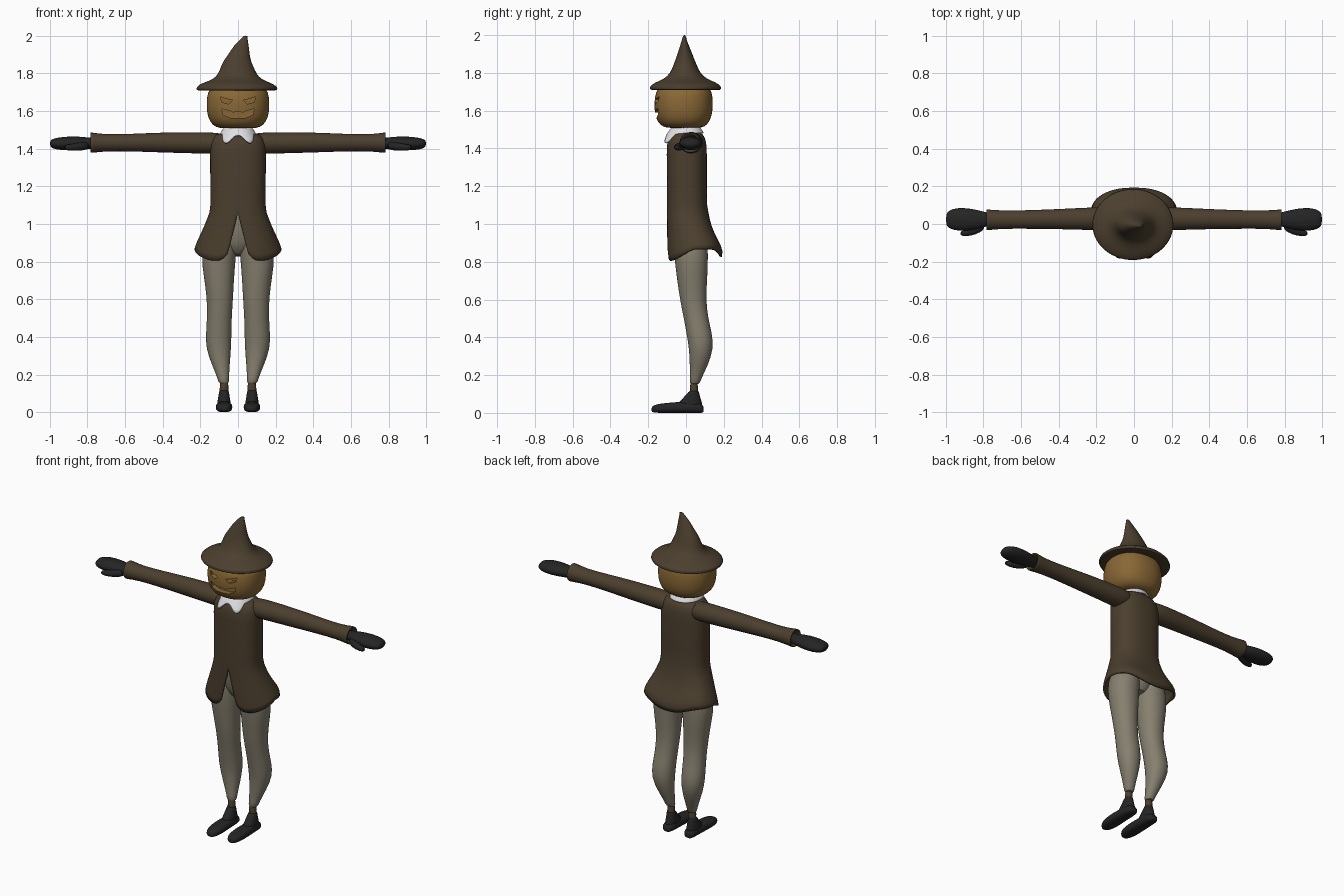
import bpy, bmesh
from math import sin, cos, asin, pi, copysign

cube = bpy.data.objects.get("Cube")
if cube:
    bpy.data.objects.remove(cube)


def material(name, *rgb):
    mat = bpy.data.materials.new(name)
    mat.use_nodes = True
    mat.diffuse_color = (*rgb, 1)
    mat.node_tree.nodes["Principled BSDF"].inputs["Base Color"].default_value = (*rgb, 1)
    return mat


brown = material("coat brown", 0.07, 0.049, 0.027)
orange = material("pumpkin orange", 0.25, 0.137, 0.036)
grey = material("trouser grey", 0.24, 0.215, 0.16)
black = material("leather black", 0.018, 0.018, 0.018)
white = material("linen white", 0.75, 0.75, 0.78)


def make(name, mat, verts, faces):
    mesh = bpy.data.meshes.new(name)
    mesh.from_pydata(verts, [], faces)
    mesh.materials.append(mat)
    obj = bpy.data.objects.new(name, mesh)
    bpy.context.collection.objects.link(obj)
    return obj


def clean(obj, merge=0.0):
    """Merge a seam if asked, otherwise turn the faces of a closed part outwards."""
    bm = bmesh.new()
    bm.from_mesh(obj.data)
    if merge:
        bmesh.ops.remove_doubles(bm, verts=bm.verts, dist=merge)
    else:
        bmesh.ops.recalc_face_normals(bm, faces=bm.faces)
    bm.to_mesh(obj.data)
    bm.free()


def smooth(obj, angle=1.0):
    bpy.ops.object.select_all(action='DESELECT')
    obj.select_set(True)
    bpy.context.view_layer.objects.active = obj
    bpy.ops.object.shade_smooth_by_angle(angle=angle)


def oval(angle, power):
    """Unit superellipse point, starting at the front and turning to the left."""
    s, c = sin(angle), cos(angle)
    return (copysign(abs(s) ** (2 / power), s), -copysign(abs(c) ** (2 / power), c))


def loft(name, mat, axis, rings, power=2.0, mirror=False, sides=20):
    """Closed skin over rings: position on the axis, then bounds across it
    (z and y for axis x, x and z for axis y, x and y for axis z)."""
    order = {"x": (2, 1, 0), "y": (0, 2, 1), "z": (0, 1, 2)}[axis]
    verts = []
    for pos, a0, a1, b0, b1 in rings:
        for j in range(sides):
            u, v = oval(2 * pi * j / sides, power)
            p = ((a0 + a1 + u * (a1 - a0)) / 2, (b0 + b1 + v * (b1 - b0)) / 2, pos)
            verts.append(tuple(p[k] for k in order))
    faces = [tuple(range(sides)), tuple(range(len(verts) - sides, len(verts)))]
    for r in range(len(rings) - 1):
        for j in range(sides):
            a, b = r * sides + j, r * sides + (j + 1) % sides
            faces.append((a, b, b + sides, a + sides))
    obj = make(name, mat, verts, faces)
    clean(obj)
    smooth(obj)
    if mirror:
        obj.modifiers.new("mirror", 'MIRROR')
    soften = obj.modifiers.new("soften", 'SUBSURF')
    soften.levels = soften.render_levels = 1
    return obj


def shell(name, mat, rows, cols, point, thickness):
    """Open skin that wraps round from the front and back to it."""
    verts = [point(r, j) for r in range(rows) for j in range(cols + 1)]
    w = cols + 1
    faces = [(r * w + j, (r + 1) * w + j, (r + 1) * w + j + 1, r * w + j + 1)
             for r in range(rows - 1) for j in range(cols)]
    obj = make(name, mat, verts, faces)
    clean(obj, merge=0.0005)
    smooth(obj)
    solid = obj.modifiers.new("cloth", 'SOLIDIFY')
    solid.thickness, solid.offset = thickness, -1


# Coat body: height, half width, front and back, with a front slit and wavy hem
coat_rows = [(1.488, .07, -.055, .06), (1.475, .115, -.075, .088), (1.455, .135, -.089, .1),
             (1.425, .146, -.099, .107), (1.37, .148, -.102, .11), (1.2, .147, -.1, .11),
             (1.1, .147, -.1, .112), (1.06, .152, -.1, .119), (1.03, .163, -.1, .126),
             (1.0, .174, -.1, .136), (.97, .187, -.1, .15), (.94, .2, -.1, .167),
             (.91, .214, -.1, .185), (.885, .224, -.099, .193), (.86, .231, -.096, .19)]
COLS, SLIT_TOP = 64, 1.06


def coat_point(r, j):
    z, half, front, back = coat_rows[r]
    open_part = max(0, (SLIT_TOP - z) / 0.2)
    start = asin(0.055 * open_part / half) ** 1.2
    angle = start + (2 * pi - 2 * start) * j / COLS
    c = cos(angle)
    hem = .868 - .075 * max(0, c) - .042 * max(0, -c) ** 6 + .045 * .45 ** min(j, COLS - j)
    z = z + open_part * (hem - .86)
    u, v = oval(angle, 2.4)
    return (half * u, (front + back + v * (back - front)) / 2, z)


shell("coat_body", brown, len(coat_rows), COLS, coat_point, 0.012)

# Sleeves with flared, hollow cuffs
loft("sleeves", brown, "x", [
    (.06, 1.375, 1.482, -.04, .09), (.15, 1.372, 1.488, -.036, .09),
    (.25, 1.375, 1.488, -.032, .088), (.4, 1.379, 1.487, -.028, .08),
    (.55, 1.385, 1.48, -.026, .074), (.7, 1.387, 1.475, -.025, .071),
    (.775, 1.377, 1.487, -.034, .078), (.786, 1.377, 1.487, -.034, .078),
    (.784, 1.388, 1.476, -.023, .067), (.74, 1.395, 1.468, -.015, .06)], mirror=True)

# Mitten hands and thumbs
loft("hands", black, "x", [
    (.73, 1.402, 1.455, 0, .05), (.8, 1.397, 1.46, -.018, .066),
    (.86, 1.39, 1.467, -.036, .083), (.94, 1.391, 1.463, -.038, .088),
    (.985, 1.4, 1.453, -.024, .073), (.999, 1.413, 1.442, -.002, .052)], mirror=True)
loft("thumbs", black, "x", [
    (.79, 1.395, 1.44, -.03, .02), (.84, 1.388, 1.435, -.058, .0),
    (.89, 1.388, 1.425, -.067, -.025), (.925, 1.395, 1.418, -.062, -.04)],
    mirror=True, sides=12)

# Trousers
loft("trouser_legs", grey, "z", [
    (1.02, .03, .12, -.04, .09), (.93, .004, .175, -.065, .115),
    (.83, .01, .198, -.064, .118), (.72, .02, .182, -.05, .114),
    (.6, .026, .165, -.033, .106), (.5, .033, .165, -.012, .118),
    (.42, .034, .171, .002, .139), (.34, .036, .172, .016, .147),
    (.25, .044, .138, .02, .116), (.18, .048, .108, .02, .08),
    (.148, .046, .103, .018, .072)], power=2.1, mirror=True)
loft("trouser_seat", grey, "z", [
    (1.12, -.11, .11, -.07, .09), (1.0, -.135, .135, -.075, .105),
    (.9, -.12, .12, -.06, .11), (.83, -.045, .045, -.02, .08)])

# Ankles and shoes
loft("ankles", brown, "z", [
    (.17, .05, .098, .02, .064), (.12, .05, .098, .02, .064), (.07, .05, .1, .02, .07)],
    mirror=True, sides=12)
loft("shoe_tops", black, "z", [
    (.118, .052, .097, .02, .066), (.112, .048, .101, .013, .069), (.085, .044, .105, -.01, .075),
    (.05, .038, .111, -.045, .088), (.02, .036, .113, -.06, .09)], mirror=True, sides=16)
loft("shoes", black, "y", [
    (.094, .058, .095, .001, .035), (.082, .042, .108, 0, .05), (.045, .036, .113, 0, .056),
    (.0, .034, .115, 0, .058), (-.05, .031, .118, 0, .058), (-.11, .028, .12, 0, .052),
    (-.16, .036, .11, 0, .046), (-.185, .058, .09, .004, .032)], power=2.6, mirror=True)

# Neck and pointed collar
loft("neck", white, "z", [(1.54, -.06, .06, -.06, .06), (1.44, -.06, .06, -.06, .06)])


def collar_point(r, j):
    angle, t = 2 * pi * j / COLS, r / 5
    turn = min(angle, 2 * pi - angle)
    front = max(0, cos(turn))
    peak = (1 + cos(pi * min(1, abs(turn - .56) / .5))) / 2
    drop = .035 + .01 * front + .043 * peak
    reach = .07 + t ** .8 * (.024 + .01 * front + .027 * peak)
    return (reach * sin(angle), -reach * cos(angle), 1.517 - t * drop)


shell("collar", white, 6, COLS, collar_point, 0.008)

# Pumpkin head
head = loft("head", orange, "z", [
    (1.508, -.08, .08, -.085, .06), (1.513, -.118, .118, -.122, .098),
    (1.54, -.15, .15, -.153, .126), (1.59, -.167, .167, -.168, .142),
    (1.65, -.168, .168, -.169, .143), (1.7, -.162, .162, -.16, .138),
    (1.735, -.14, .14, -.14, .12)], power=2.25, sides=28)


def carve(outline):
    """Cut a shape, given in x and z, into the front of the head."""
    n = len(outline)
    verts = [(x, y, z) for y in (-.3, -.122) for x, z in outline]
    faces = [tuple(range(n)), tuple(range(n, 2 * n))]
    faces += [(i, (i + 1) % n, (i + 1) % n + n, i + n) for i in range(n)]
    cutter = make("cutter", orange, verts, faces)
    cutter.hide_render = True
    clean(cutter)
    cut = head.modifiers.new("carve", 'BOOLEAN')
    cut.operation, cut.solver, cut.object = 'DIFFERENCE', 'EXACT', cutter
    bpy.ops.object.modifier_apply(modifier=cut.name)
    bpy.data.objects.remove(cutter)


bpy.context.view_layer.objects.active = head
bpy.ops.object.modifier_apply(modifier="soften")
eye = [(.028, 1.658), (.06, 1.664), (.094, 1.676), (.086, 1.648), (.05, 1.637)]
half_mouth = [(.014, 1.598), (.024, 1.59), (.04, 1.599), (.086, 1.612), (.08, 1.58), (.04, 1.563)]
for side in (1, -1):
    carve([(side * x, z) for x, z in eye])
carve(half_mouth + [(-x, z) for x, z in reversed(half_mouth)])
smooth(head, 0.6)

# Crooked hat
loft("hat", brown, "z", [
    (1.716, -.14, .13, -.12, .12), (1.709, -.2, .187, -.17, .167),
    (1.709, -.223, .211, -.193, .188), (1.728, -.225, .213, -.195, .19),
    (1.75, -.19, .178, -.165, .16), (1.768, -.13, .122, -.115, .11),
    (1.8, -.104, .098, -.083, .075), (1.84, -.09, .08, -.067, .058),
    (1.87, -.075, .068, -.056, .045), (1.9, -.052, .062, -.046, .034),
    (1.95, -.021, .057, -.029, .013), (1.985, .016, .05, -.019, .0),
    (2.001, .032, .052, -.014, -.002)], sides=28)
